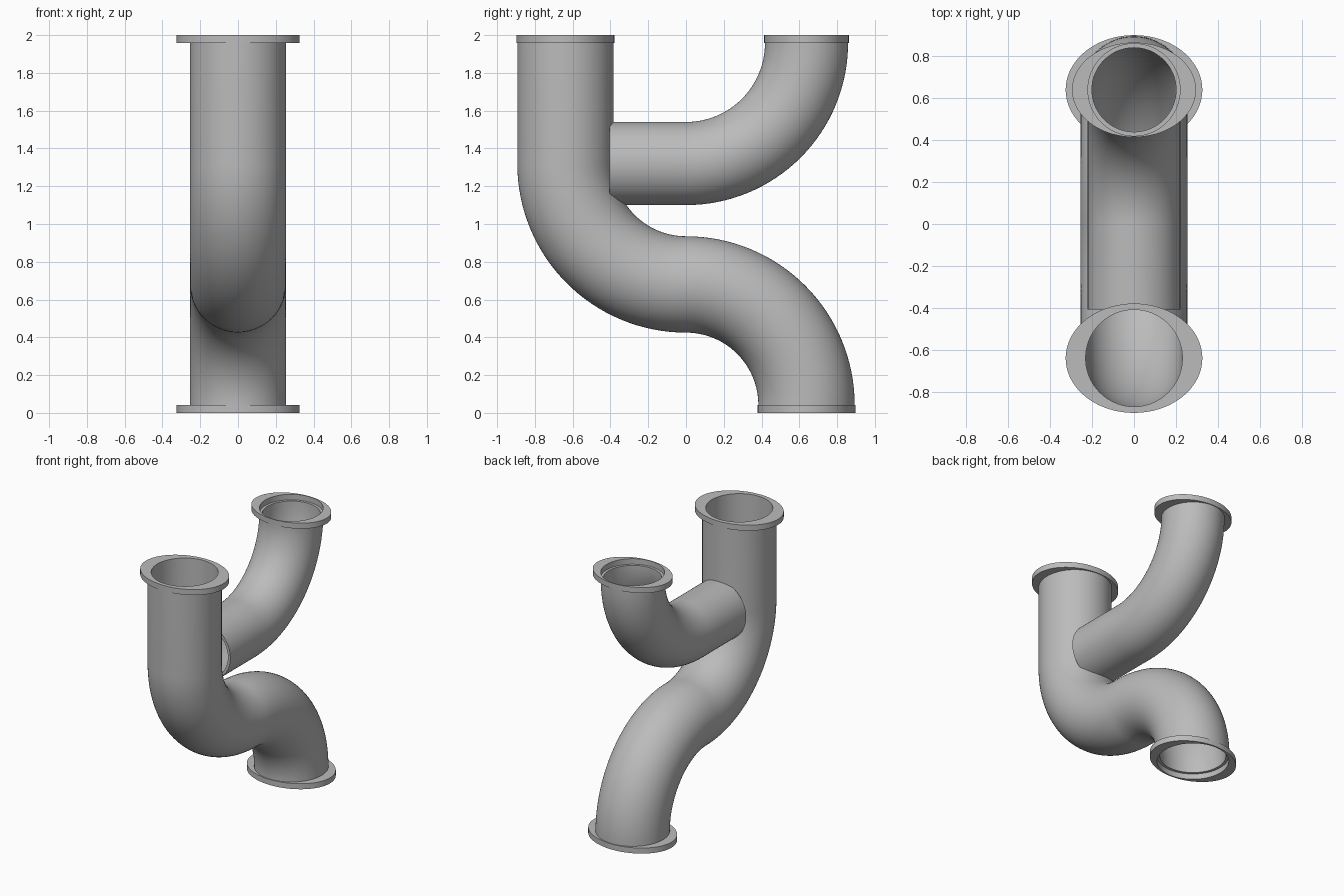
import bpy, bmesh
from math import sin, cos, pi, radians

cube = bpy.data.objects.get("Cube")
if cube:
    bpy.data.objects.remove(cube, do_unlink=True)

SIDES = 72
BEND = 0.638      # centreline radius of every bend
RIM = 0.042       # flange thickness

grey = bpy.data.materials.new("pipe grey")
grey.use_nodes = True
colour = (0.5, 0.5, 0.5, 1)
grey.diffuse_color = colour
grey.node_tree.nodes["Principled BSDF"].inputs["Base Color"].default_value = colour


def loft(name, rings):
    """Skin a closed loop of rings: (y, z, travel angle, x radius, other radius)."""
    bm = bmesh.new()
    loops = []
    for y, z, a, rx, rn in rings:
        loop = []
        for i in range(SIDES):
            t = 2 * pi * i / SIDES
            s = rn * sin(t)
            loop.append(bm.verts.new((rx * cos(t), y - sin(a) * s, z + cos(a) * s)))
        loops.append(loop)
    for k, a in enumerate(loops):
        b = loops[(k + 1) % len(loops)]
        for i in range(SIDES):
            j = (i + 1) % SIDES
            bm.faces.new((a[i], a[j], b[j], b[i]))
    bmesh.ops.recalc_face_normals(bm, faces=bm.faces)
    mesh = bpy.data.meshes.new(name)
    bm.to_mesh(mesh)
    bm.free()
    mesh.materials.append(grey)
    obj = bpy.data.objects.new(name, mesh)
    bpy.context.collection.objects.link(obj)
    bpy.ops.object.select_all(action='DESELECT')
    obj.select_set(True)
    bpy.context.view_layer.objects.active = obj
    bpy.ops.object.shade_smooth_by_angle(angle=radians(35))


def bend(cy, cz, start, end, turn, steps=32):
    """Arc of path points; turn is +1 anticlockwise or -1 clockwise."""
    pts = []
    for i in range(steps + 1):
        a = start + (end - start) * i / steps
        pts.append((cy + BEND * cos(a), cz + BEND * sin(a), a + turn * pi / 2))
    return pts


def tube(name, path, outer, inner):
    loft(name, [(*p, outer, outer) for p in path]
         + [(*p, inner, inner) for p in reversed(path)])


def flange(name, y, z, rx, ry, hole):
    lo, hi = (y, z, pi / 2), (y, z + RIM, pi / 2)
    loft(name, [(*lo, rx, ry), (*hi, rx, ry), (*hi, hole, hole), (*lo, hole, hole)])


# Main pipe: straight drop followed by an S bend
main_path = [(-BEND, 2 - RIM, -pi / 2)]
main_path += bend(0, RIM + 2 * BEND, pi, 1.5 * pi, 1)
main_path += bend(0, RIM, pi / 2, 0, -1)[1:]
tube("main_pipe", main_path, 0.255, 0.23)

# Branch pipe: short horizontal run turning upward
branch_path = [(-0.406, 2 - RIM - BEND, 0)]
branch_path += bend(0, 2 - RIM, -pi / 2, 0, 1)
tube("branch_pipe", branch_path, 0.22, 0.2)

# Oval end flanges
flange("main_top_flange", -BEND, 2 - RIM, 0.325, 0.26, 0.23)
flange("main_bottom_flange", BEND, 0, 0.325, 0.26, 0.25)
flange("branch_top_flange", BEND, 2 - RIM, 0.295, 0.225, 0.219)
